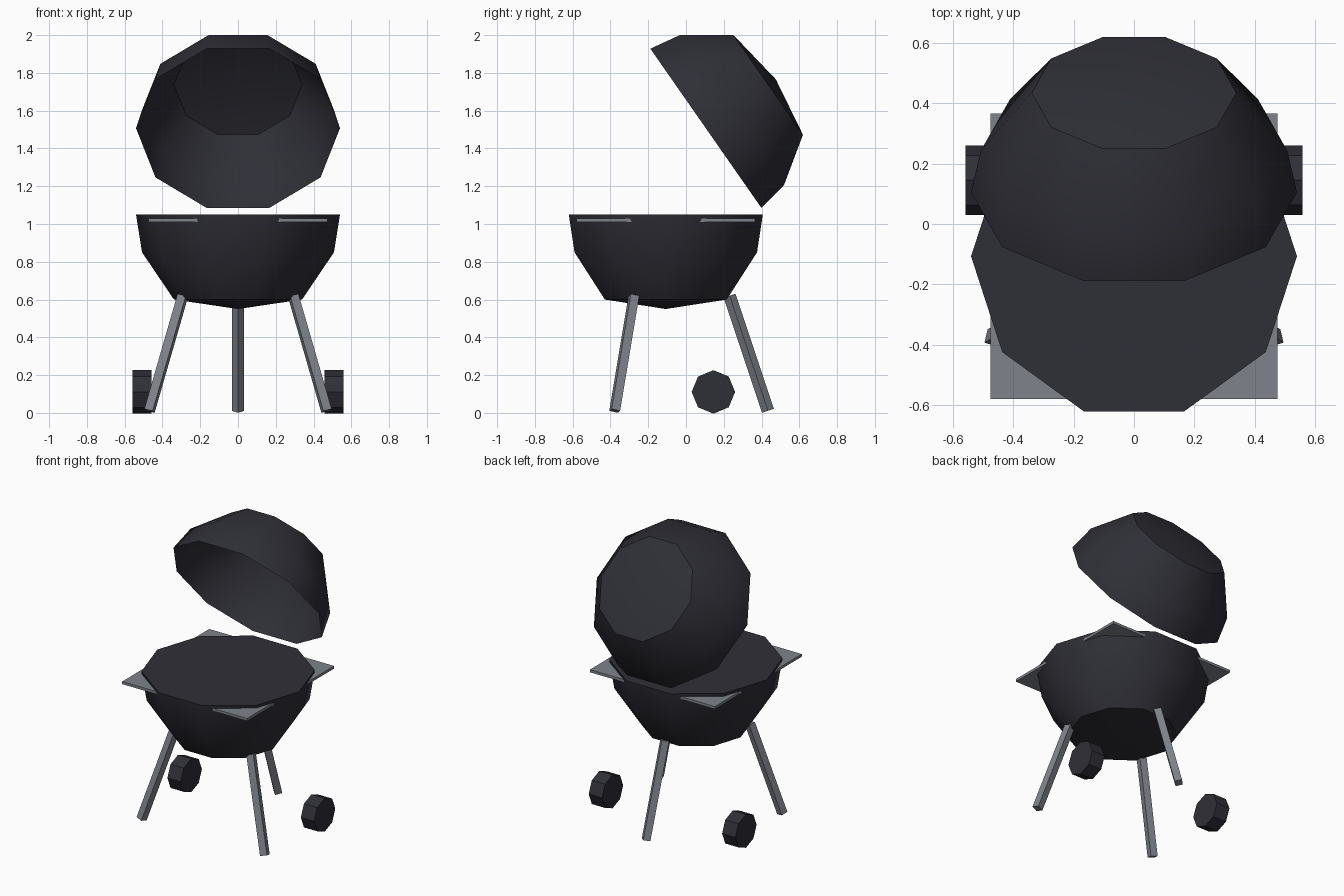
import bpy, bmesh, math
from mathutils import Vector, Matrix

cube = bpy.data.objects.get("Cube")
if cube:
    bpy.data.objects.remove(cube, do_unlink=True)


def material(name, colour):
    m = bpy.data.materials.new(name)
    m.use_nodes = True
    m.diffuse_color = colour
    m.node_tree.nodes["Principled BSDF"].inputs["Base Color"].default_value = colour
    return m


CHARCOAL = material("charcoal enamel", (0.028, 0.028, 0.038, 1))
STEEL = material("grey steel", (0.21, 0.225, 0.255, 1))
BOWL_Y = -0.107


def add_object(name, bm, mat, matrix=Matrix(), smooth=False):
    bmesh.ops.recalc_face_normals(bm, faces=bm.faces)
    mesh = bpy.data.meshes.new(name)
    bm.to_mesh(mesh)
    bm.free()
    mesh.materials.append(mat)
    obj = bpy.data.objects.new(name, mesh)
    bpy.context.collection.objects.link(obj)
    obj.matrix_world = matrix
    if smooth:
        bpy.ops.object.select_all(action='DESELECT')
        obj.select_set(True)
        bpy.context.view_layer.objects.active = obj
        bpy.ops.object.shade_smooth_by_angle(angle=math.radians(40))
    return obj


def dome(name, heights, matrix, closed):
    """Ten-sided dome: rim at the origin, shallow cone on top."""
    sides = 10
    bm = bmesh.new()
    rings = []
    for radius, h in zip((0.54, 0.508, 0.339), heights):
        rings.append([bm.verts.new((radius * math.cos(math.tau * i / sides),
                                    radius * math.sin(math.tau * i / sides), h))
                      for i in range(sides)])
    apex = bm.verts.new((0, 0, heights[-1]))
    for i in range(sides):
        j = (i + 1) % sides
        for low, high in zip(rings, rings[1:]):
            bm.faces.new((low[i], low[j], high[j], high[i]))
        bm.faces.new((rings[-1][i], rings[-1][j], apex))
    if closed:
        bm.faces.new(rings[0])
    add_object(name, bm, CHARCOAL, matrix, smooth=True)


def rod(name, start, end, radius, sides, mat, spin=0):
    """Straight prism between two points."""
    start, end = Vector(start), Vector(end)
    axis = end - start
    bm = bmesh.new()
    bmesh.ops.create_cone(bm, cap_ends=True, segments=sides, radius1=radius,
                          radius2=radius, depth=axis.length,
                          matrix=Matrix.Rotation(spin, 4, 'Z'))
    turn = axis.to_track_quat('Z', 'Y').to_matrix().to_4x4()
    add_object(name, bm, mat, Matrix.Translation((start + end) / 2) @ turn)


# Bowl, closed at the rim, and open lid tilted back
dome("bowl", (0, -0.2, -0.45, -0.5), Matrix.Translation((0, BOWL_Y, 1.05)), True)
lid_tilt = Matrix.Rotation(-math.radians(55.1), 4, 'X')
dome("lid", (0, 0.168, 0.402, 0.452),
     Matrix.Translation((0, 0.105, 1.507)) @ lid_tilt, False)

# Square shelf whose corners pass through the bowl as handles
bm = bmesh.new()
bmesh.ops.create_cube(bm, size=1)
bmesh.ops.scale(bm, vec=(0.95, 0.945, 0.018), verts=bm.verts)
add_object("corner_shelf", bm, STEEL, Matrix.Translation((0, BOWL_Y, 1.02)))

# Three splayed square legs
for name, angle in (("back_leg", 90), ("right_leg", 210), ("left_leg", 330)):
    a = math.radians(angle)
    out = Vector((math.cos(a), math.sin(a), 0))
    centre = Vector((0, BOWL_Y, 0))
    rod(name, centre + out * 0.541 + Vector((0, 0, 0.011)),
        centre + out * 0.338 + Vector((0, 0, 0.62)), 0.033, 4, STEEL)

# Eight-sided wheels
for name, side in (("left_wheel", 1), ("right_wheel", -1)):
    rod(name, (side * 0.457, 0.145, 0.111), (side * 0.558, 0.145, 0.111),
        0.115, 8, CHARCOAL)
